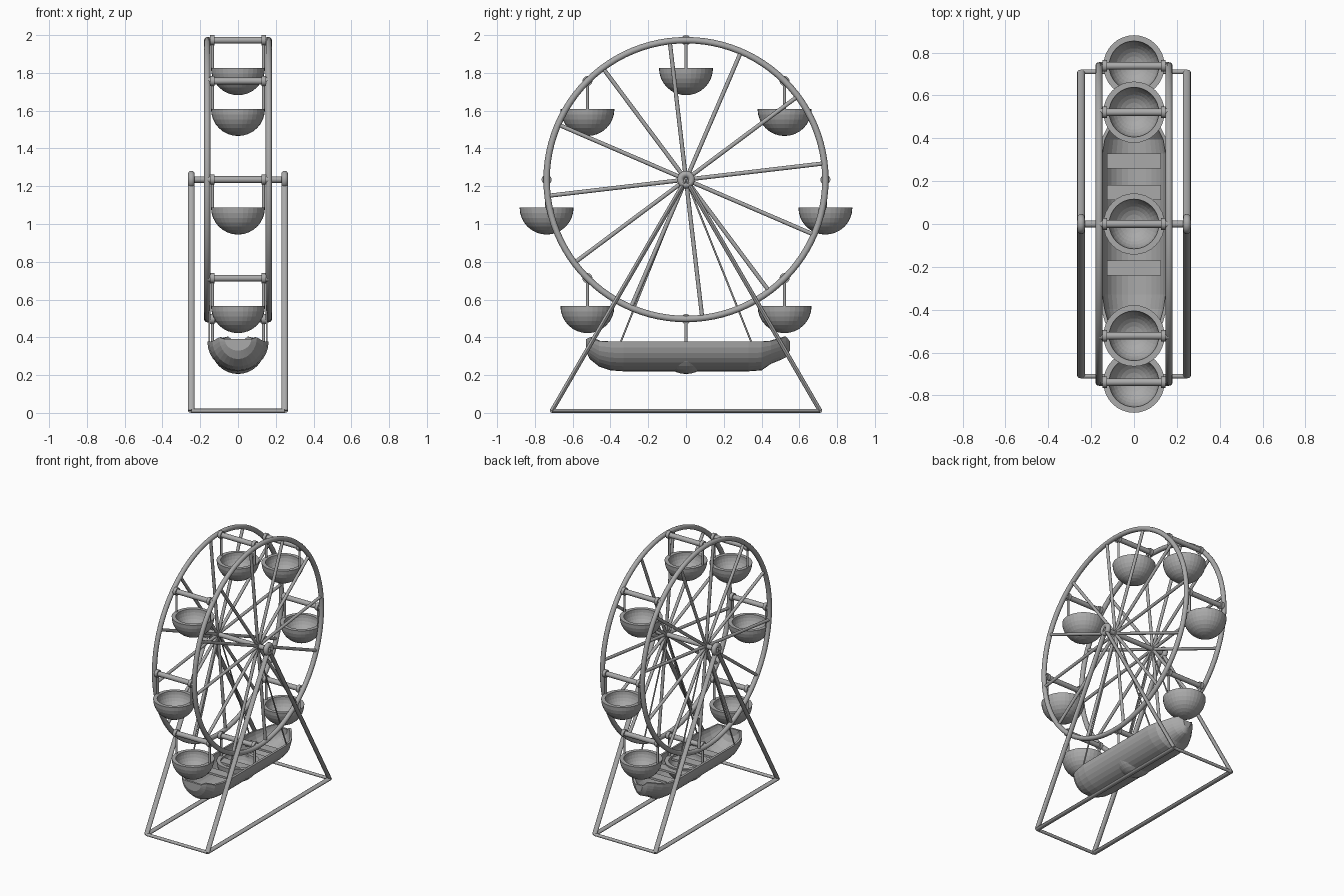
import bpy, bmesh, math
from mathutils import Vector, Matrix

if "Cube" in bpy.data.objects:
    bpy.data.objects.remove(bpy.data.objects["Cube"])

grey = bpy.data.materials.new("plain grey")
grey.use_nodes = True
GREY = (0.4, 0.4, 0.4, 1)
grey.diffuse_color = GREY
grey.node_tree.nodes["Principled BSDF"].inputs["Base Color"].default_value = GREY

HUB_Z, WHEEL_R, WHEEL_X, FRAME_X = 1.235, 0.738, 0.163, 0.247
SIDES = (-1, 1)


def finish(bm, name, smooth=True):
    """Turn a bmesh into a named, grey object."""
    bmesh.ops.recalc_face_normals(bm, faces=bm.faces)
    mesh = bpy.data.meshes.new(name)
    bm.to_mesh(mesh)
    bm.free()
    mesh.materials.append(grey)
    ob = bpy.data.objects.new(name, mesh)
    bpy.context.collection.objects.link(ob)
    if smooth:
        bpy.ops.object.select_all(action='DESELECT')
        ob.select_set(True)
        bpy.context.view_layer.objects.active = ob
        bpy.ops.object.shade_smooth_by_angle(angle=math.radians(35))
    return ob


def add_tube(bm, a, b, radius, segments=12, flat=1.0):
    """Closed rod from a to b; flat thins it within the y-z plane."""
    a, b = Vector(a), Vector(b)
    axis = (b - a).normalized()
    side = Vector((1, 0, 0)) if abs(axis.x) < 0.9 else Vector((0, 1, 0))
    other = axis.cross(side)
    turn = Matrix((side, other, axis)).transposed().to_4x4()
    place = Matrix.Translation((a + b) / 2) @ turn @ Matrix.Diagonal((1, flat, 1, 1))
    bmesh.ops.create_cone(bm, cap_ends=True, segments=segments, radius1=radius,
                          radius2=radius, depth=(b - a).length, matrix=place)


def tubes(name, rods, radius, flat=1.0):
    bm = bmesh.new()
    for a, b in rods:
        add_tube(bm, a, b, radius, flat=flat)
    return finish(bm, name)


def torus(name, x, major, minor, segments):
    bpy.ops.mesh.primitive_torus_add(location=(x, 0, HUB_Z), rotation=(0, math.pi / 2, 0),
                                     major_radius=major, minor_radius=minor,
                                     major_segments=segments, minor_segments=12)
    ob = bpy.context.object
    ob.name = name
    ob.data.materials.append(grey)
    bpy.ops.object.shade_smooth()


def on_wheel(angle, radius):
    return radius * math.cos(angle), HUB_Z + radius * math.sin(angle)


# Wheel rims, spokes and hubs
for s, label in zip(SIDES, ("right", "left")):
    x = s * WHEEL_X
    torus(label + "_rim", x, WHEEL_R, 0.017, 96)
    torus(label + "_axle_cap", s * FRAME_X, 0.029, 0.018, 24)
    spokes = []
    for i in range(12):
        y, z = on_wheel(math.radians(6.7 + 30 * i), WHEEL_R)
        spokes.append(((x, 0, HUB_Z), (x, y, z)))
    tubes(label + "_spokes", spokes, 0.011)
    tubes(label + "_hub", [((x - 0.014, 0, HUB_Z), (x + 0.014, 0, HUB_Z))], 0.026)
tubes("axle", [((-FRAME_X, 0, HUB_Z), (FRAME_X, 0, HUB_Z))], 0.017)

# Supporting frame
FOOT_Y, FOOT_Z = 0.71, 0.011
tubes("frame_legs", [((s * FRAME_X, 0, HUB_Z), (s * FRAME_X, t * FOOT_Y, FOOT_Z))
                     for s in SIDES for t in SIDES], 0.018, flat=0.65)
tubes("base_side_bars", [((s * FRAME_X, -FOOT_Y, FOOT_Z), (s * FRAME_X, FOOT_Y, FOOT_Z))
                         for s in SIDES], 0.018, flat=0.6)
tubes("base_cross_bars", [((-FRAME_X, t * FOOT_Y, FOOT_Z), (FRAME_X, t * FOOT_Y, FOOT_Z))
                          for t in SIDES], 0.011)


# Bowl-shaped gondolas
def gondola(index, y, z):
    name = f"gondola_{index}"
    bm = bmesh.new()
    top, outer, inner = z - 0.148, 0.143, 0.116
    profile = []
    steps = 8
    for k in range(steps + 1):
        a = math.pi / 2 * k / steps
        profile.append((outer * math.sin(a), -outer * math.cos(a)))
    for k in range(steps, -1, -1):
        a = math.pi / 2 * k / steps
        profile.append((inner * math.sin(a), -inner * math.cos(a)))
    verts = [bm.verts.new((r, y, top + h)) for r, h in profile]
    edges = [bm.edges.new(pair) for pair in zip(verts, verts[1:])]
    bmesh.ops.spin(bm, geom=verts + edges, cent=(0, y, top), axis=(0, 0, 1),
                   angle=math.tau, steps=32)
    bmesh.ops.remove_doubles(bm, verts=bm.verts, dist=0.0005)
    finish(bm, name + "_bowl", smooth=False)
    tubes(name + "_bar", [((-WHEEL_X, y, z), (WHEEL_X, y, z))], 0.018)
    tubes(name + "_collars", [((s * 0.125, y, z), (s * 0.148, y, z)) for s in SIDES], 0.027)
    tubes(name + "_hangers", [((s * 0.135, y, z), (s * 0.135, y, top - 0.01))
                              for s in SIDES], 0.008)


for i in range(8):
    gondola(i + 1, *on_wheel(math.radians(45 * i), WHEEL_R))

# Boat hull: y, half width, keel height, rim height
stations = [
    (-0.53, 0.07, 0.33, 0.39), (-0.51, 0.10, 0.285, 0.40), (-0.46, 0.135, 0.245, 0.38),
    (-0.40, 0.152, 0.225, 0.377), (-0.33, 0.162, 0.22, 0.377), (0.33, 0.162, 0.22, 0.377),
    (0.40, 0.15, 0.225, 0.377), (0.45, 0.125, 0.26, 0.38), (0.50, 0.09, 0.28, 0.395),
    (0.53, 0.06, 0.295, 0.403), (0.55, 0.03, 0.33, 0.38)]
bm = bmesh.new()
rows = []
for y, w, keel, rim in stations:
    angles = [math.pi * k / 16 for k in range(17)]
    rows.append([bm.verts.new((w * math.cos(a), y, rim - (rim - keel) * math.sin(a)))
                 for a in angles])
for r0, r1 in zip(rows, rows[1:]):
    for k in range(16):
        bm.faces.new((r0[k], r0[k + 1], r1[k + 1], r1[k]))
bm.faces.new(rows[0])
bm.faces.new(rows[-1])
hull = finish(bm, "boat_hull", smooth=False)
shell = hull.modifiers.new("shell", 'SOLIDIFY')
shell.thickness = 0.015
# Thickness is kept inside the hull outline
up_faces = sum(p.normal.z * p.area for p in hull.data.polygons)
shell.offset = -1 if up_faces < 0 else 1

# Boat benches
for i, y in enumerate((0.295, 0.147, -0.03, -0.205)):
    bm = bmesh.new()
    bmesh.ops.create_cube(bm, size=1, matrix=Matrix.Translation((0, y, 0.33))
                          @ Matrix.Diagonal((0.25, 0.07, 0.015, 1)))
    finish(bm, f"boat_bench_{i + 1}", smooth=False)

# Boat suspension rods
tubes("boat_rods", [((s * 0.152, 0, HUB_Z), (s * 0.152, t * 0.35, 0.365))
                    for s in SIDES for t in SIDES], 0.005)
